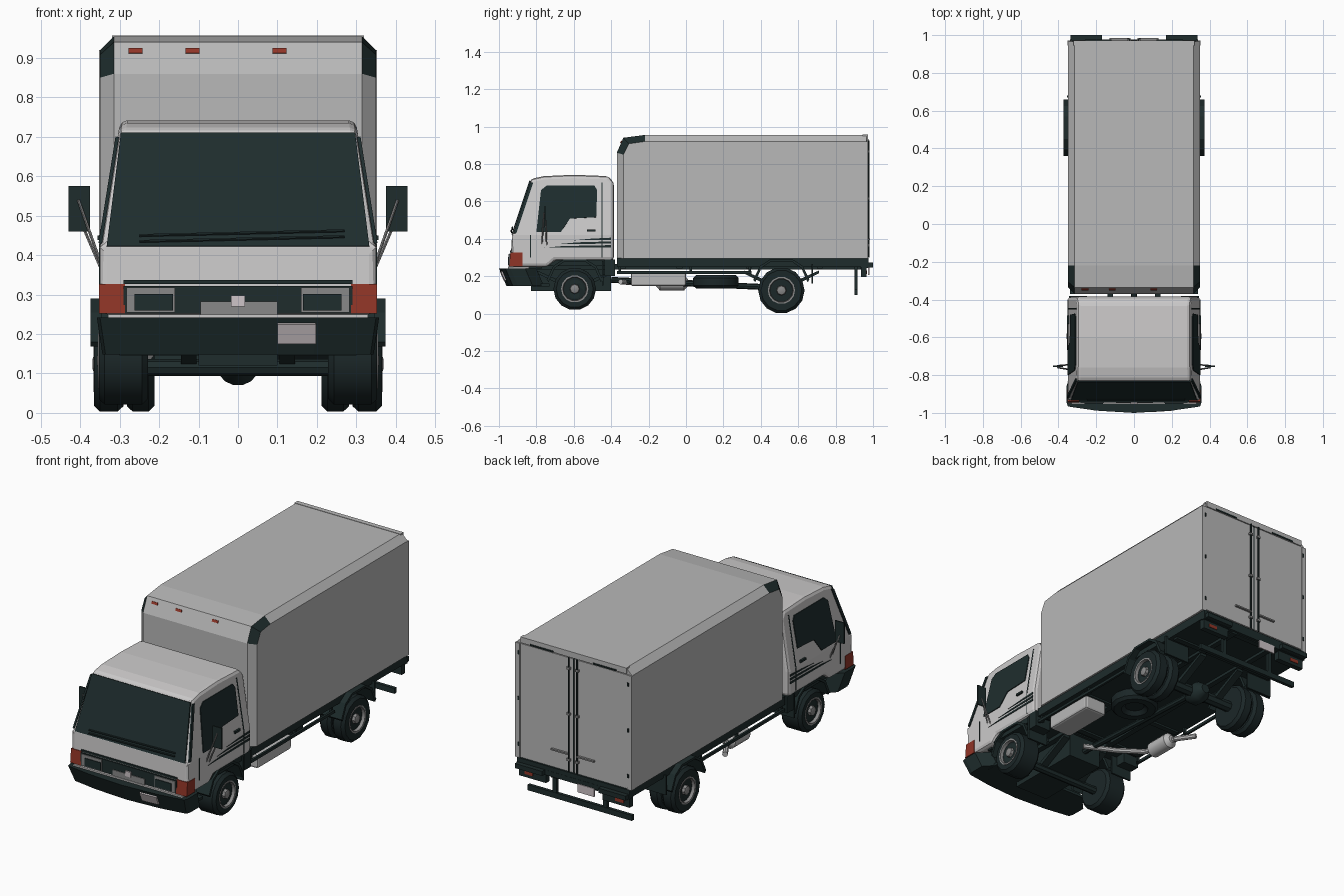
import bpy, bmesh, math
from mathutils import Vector

cube = bpy.data.objects.get("Cube")
if cube:
    bpy.data.objects.remove(cube, do_unlink=True)


def material(name, r, g, b):
    m = bpy.data.materials.new(name)
    m.use_nodes = True
    m.diffuse_color = (r, g, b, 1)
    node = next(n for n in m.node_tree.nodes if n.type == 'BSDF_PRINCIPLED')
    node.inputs["Base Color"].default_value = (r, g, b, 1)
    return m


CAB = material("cab white", .6, .59, .59)
CARGO = material("cargo grey", .48, .48, .48)
DARK = material("dark plastic", .013, .025, .025)
GLASS = material("dark glass", .013, .026, .027)
RUBBER = material("tyre rubber", .011, .02, .021)
METAL = material("bare metal", .25, .25, .25)
RED = material("lamp red", .28, .035, .02)
PLATE = material("pale plate", .62, .56, .58)


def finish(name, bm, mat, mirror=False, smooth=False):
    bmesh.ops.recalc_face_normals(bm, faces=bm.faces)
    me = bpy.data.meshes.new(name)
    bm.to_mesh(me)
    bm.free()
    me.materials.append(mat)
    if smooth:
        me.shade_smooth()
        me.set_sharp_from_angle(angle=math.radians(40))
    ob = bpy.data.objects.new(name, me)
    bpy.context.scene.collection.objects.link(ob)
    if mirror:
        ob.modifiers.new("mirror", 'MIRROR').use_mirror_merge = False
    return ob


def skin(rings):
    # closed solid through matching rings of points
    bm = bmesh.new()
    loops = [[bm.verts.new(p) for p in ring] for ring in rings]
    n = len(loops[0])
    for a, b in zip(loops, loops[1:]):
        for i in range(n):
            j = (i + 1) % n
            bm.faces.new((a[i], a[j], b[j], b[i]))
    bm.faces.new(loops[0])
    bm.faces.new(loops[-1])
    return bm


def extruded(pts, vec):
    return skin([pts, [Vector(p) + Vector(vec) for p in pts]])


def box(name, x, y, z, mat, mirror=False):
    pts = [(x[0], y[0], z[0]), (x[1], y[0], z[0]), (x[1], y[1], z[0]), (x[0], y[1], z[0])]
    return finish(name, extruded(pts, (0, 0, z[1] - z[0])), mat, mirror)


def side_prism(name, x, yz, mat, mirror=False):
    return finish(name, extruded([(x[0], y, z) for y, z in yz], (x[1] - x[0], 0, 0)), mat, mirror)


def plate(name, pts, mat, mirror=False, t=.009):
    p = [Vector(q) for q in pts]
    n = (p[1] - p[0]).cross(p[2] - p[0]).normalized() * t
    return finish(name, extruded([q - n / 2 for q in p], n), mat, mirror)


def lathe(name, centre, axis, profile, mat, mirror=False, n=14):
    # profile: (distance along axis, radius)
    rot = Vector(axis).to_track_quat('Z', 'Y')
    turn = [math.tau * i / n for i in range(n)]
    rings = [[Vector(centre) + rot @ Vector((r * math.cos(a), r * math.sin(a), d)) for a in turn]
             for d, r in profile]
    return finish(name, skin(rings), mat, mirror, smooth=True)


def rod(name, p, q, r, mat, mirror=False, n=8):
    axis = Vector(q) - Vector(p)
    return lathe(name, p, axis, [(0, r), (axis.length, r)], mat, mirror, n)


# Cargo body: outline with a smaller one on each side, giving chamfered edges
full = [(-.37, .295), (.965, .295), (.965, .955), (-.22, .955), (-.335, .94), (-.37, .86)]
side = [(-.335, .295), (.965, .295), (.965, .92), (-.22, .92), (-.305, .908), (-.335, .85)]
body = finish("cargo_body", skin([[(x, y, z) for y, z in outline] for x, outline in
              ((-.35, side), (-.315, full), (.315, full), (.35, side))]), CARGO)
body.data.materials.append(DARK)
for f in body.data.polygons:
    if f.center.z > .86 and f.center.y < -.22 and .2 < abs(f.normal.x) < .95:
        f.material_index = 1
box("cargo_floor", (-.34, .34), (-.37, .975), (.25, .296), DARK)
for x in (-.26, -.115, .105):
    plate("marker_lamp", [(x - .018, -.348, .911), (x + .018, -.348, .911),
                          (x + .018, -.343, .923), (x - .018, -.343, .923)], RED)

# Rear doors and their hardware
box("rear_corner_post", (.325, .352), (.945, .972), (.295, .92), CARGO, True)
box("rear_header", (-.32, .32), (.945, .972), (.925, .957), CARGO)
box("rear_door", (.004, .322), (.96, .97), (.305, .92), CARGO, True)
box("door_gap", (-.004, .004), (.96, .971), (.3, .925), DARK)
rod("lock_rod", (.025, .977, .3), (.025, .977, .925), .005, DARK, True, 6)
box("lock_handle", (.025, .13), (.972, .984), (.394, .402), METAL, True)
for z in (.36, .61, .86):
    box("door_hinge", (.327, .335), (.968, .976), (z, z + .02), DARK, True)
    box("rod_bracket", (.016, .036), (.968, .982), (z, z + .012), METAL, True)
box("door_top_clip", (.12, .26), (.968, .976), (.925, .933), DARK, True)

# Cab shell: side profile tapered inwards above the belt line
BELT = .42


def wall(z):
    return .35 - max(0, z - BELT) * .16


def screen_y(z):
    return -.93 + (z - BELT) / 3


bm = extruded([(-.35, y, z) for y, z in
               [(-.94, .25), (-.74, .25), (-.7, .285), (-.385, .285), (-.385, .7),
                (-.415, .735), (-.6, .742), (-.76, .735), (-.83, .72), (-.93, BELT)]], (.7, 0, 0))
bmesh.ops.bisect_plane(bm, geom=bm.verts[:] + bm.edges[:] + bm.faces[:],
                       plane_co=(0, 0, BELT), plane_no=(0, 0, 1))
for v in bm.verts:
    v.co.x = math.copysign(wall(v.co.z), v.co.x)
cab = finish("cab_shell", bm, CAB)
bev = cab.modifiers.new("soft_edges", 'BEVEL')
bev.width, bev.segments, bev.limit_method, bev.angle_limit = .018, 2, 'ANGLE', math.radians(35)

# Windows
plate("windscreen", [(s * w, screen_y(z), z) for s, w, z in
                     [(-1, .333, .422), (1, .333, .422), (1, .297, .71), (-1, .297, .71)]], GLASS)
plate("side_window", [(wall(z), y, z) for y, z in
                      [(-.8, .435), (-.67, .435), (-.62, .508), (-.48, .515),
                       (-.475, .66), (-.49, .684), (-.745, .684), (-.775, .66)]], GLASS, True)
plate("screen_pillar", [(wall(z) + .001, screen_y(z) + d, z) for z, d in
                        [(.43, .003), (.43, .02), (.7, .02), (.7, .003)]], GLASS, True)
for z in (.435, .45):
    rod("wiper", (-.25, screen_y(z) - .008, z), (.27, screen_y(z) - .008, z + .012), .004, DARK, n=6)

# Door seams, handle and decor stripes
for y in (-.835, -.452):
    plate("door_seam", [(.35, y, .3), (.35, y + .005, .3), (.35, y + .005, .42), (.35, y, .42)],
          DARK, True, .004)
plate("rear_seam", [(wall(z), y, z) for y, z in
                    [(-.452, .42), (-.446, .42), (-.446, .7), (-.452, .7)]], DARK, True, .004)
for z, y in ((.352, -.76), (.372, -.68), (.392, -.6)):
    plate("decor_stripe", [(.35, y, z), (.35, -.4, z + .002), (.35, -.4, z + .014),
                           (.35, y + .1, z + .009)], DARK, True, .005)
box("door_handle", (.345, .356), (-.53, -.485), (.438, .45), DARK, True)

# Front face: lamps, grille, trim
box("lamp_panel", (-.29, .29), (-.944, -.91), (.252, .322), DARK)
box("trim_strip", (-.29, .29), (-.941, -.91), (.327, .337), DARK)
box("headlamp_frame", (.16, .283), (-.948, -.91), (.255, .318), METAL, True)
box("headlamp_lens", (.165, .262), (-.952, -.91), (.26, .302), GLASS, True)
box("grille", (-.095, .1), (-.948, -.91), (.246, .282), METAL)
box("grille_badge", (-.018, .018), (-.952, -.91), (.27, .298), PLATE)
side_prism("corner_lamp", (.287, .352), [(-.946, .252), (-.939, .327), (-.875, .327), (-.875, .252)],
           RED, True)

# Bumper: plan outline, raked back towards the bottom
half = [(0, -1), (.2, -.988), (.35, -.966), (.358, -.94), (.358, -.86), (.3, -.8)]
plan = half + [(-x, y) for x, y in half[:0:-1]]
bm = extruded([(x, y, .148) for x, y in plan], (0, 0, .094))
for v in bm.verts:
    if v.co.z < .2:
        v.co.x *= .96
        v.co.y += .04
finish("front_bumper", bm, DARK)
box("bumper_step", (-.33, .33), (-.952, -.84), (.238, .25), CAB)
box("under_tray", (-.3, .3), (-.82, -.73), (.145, .16), DARK)
plate("front_plate", [(.1, -.991, .226), (.197, -.985, .226), (.197, -.964, .177),
                      (.1, -.97, .177)], PLATE)

# Thin mirrors on twin stays
box("mirror", (.375, .43), (-.757, -.75), (.46, .575), DARK, True)
for p, q in (((.345, -.77, .37), (.405, -.76, .54)), ((.345, -.745, .36), (.405, -.75, .5))):
    rod("mirror_stay", p, q, .004, METAL, True, 6)


# Wheels: front singles, rear twins, flat spare
def wheel(name, x, y, z, r, w, outer=True):
    prof = [(0, .07), (0, r - .015), (.015, r), (w - .015, r), (w, r - .015), (w, .072), (w - .015, .068)]
    lathe(name + "_tyre", (x, y, z), (1, 0, 0), prof, RUBBER, True)
    if outer:
        lathe(name + "_rim", (x, y, z), (1, 0, 0),
              [(w - .02, .073), (w + .002, .073), (w + .002, .064), (w - .025, .06)], METAL, True)
        lathe(name + "_disc", (x, y, z), (1, 0, 0),
              [(w - .024, .061), (w - .015, .05), (w - .015, .03)], DARK, True)
        lathe(name + "_hub", (x, y, z), (1, 0, 0),
              [(w - .02, .028), (w, .024), (w + .004, .012)], METAL, True, 8)


wheel("front_wheel", .228, -.595, .132, .114, .125)
wheel("rear_wheel", .29, .51, .124, .124, .075)
wheel("inner_rear_wheel", .212, .51, .124, .124, .07, False)
lathe("spare_wheel", (.13, .16, .135), (0, 0, 1),
      [(.02, .05), (0, .07), (0, .11), (.015, .125), (.055, .125), (.07, .11)], RUBBER)

# Mudguards
arch = [(-.15, .18), (-.115, .255), (-.06, .29), (.06, .29), (.115, .255), (.15, .18)]
for name, yc, x in (("front_mudguard", -.595, (.2, .347)), ("rear_mudguard", .51, (.2, .374))):
    line = [(yc + y, z) for y, z in arch]
    side_prism(name, x, line + [(yc + (y - yc) * .93, z - .012) for y, z in line[::-1]], DARK, True)
box("front_mudflap", (.22, .345), (-.45, -.44), (.15, .28), DARK, True)
box("rear_mudflap", (.2, .355), (.67, .68), (.16, .265), DARK, True)

# Chassis and running gear
box("chassis_rail", (.11, .14), (-.86, .965), (.235, .265), DARK, True)
for y in (-.8, -.35, -.05, .32, .7, .93):
    box("cross_member", (-.32, .32), (y, y + .03), (.24, .265), DARK)
box("cab_floor", (-.335, .335), (-.87, -.385), (.255, .288), DARK)
box("step_box", (.25, .345), (-.435, -.38), (.2, .29), DARK, True)
box("engine_block", (-.1, .1), (-.83, -.4), (.12, .26), DARK)
rod("front_axle", (-.25, -.595, .115), (.25, -.595, .115), .022, DARK)
rod("rear_axle", (-.3, .51, .124), (.3, .51, .124), .03, DARK)
lathe("differential", (0, .44, .124), (0, 1, 0), [(0, .025), (.04, .055), (.1, .055), (.14, .025)], DARK)
rod("drive_shaft", (0, -.4, .18), (0, .46, .14), .016, DARK)
for y in (-.595, .51):
    side_prism("leaf_spring", (.105, .145), [(y - .2, .23), (y, .14), (y + .2, .23),
                                             (y + .2, .215), (y, .115), (y - .2, .215)], DARK, True)
tank = box("fuel_tank", (.19, .325), (-.295, 0), (.147, .225), CARGO)
tb = tank.modifiers.new("round_edges", 'BEVEL')
tb.width, tb.segments = .012, 2
box("side_guard_bar", (.328, .34), (-.37, .35), (.213, .228), DARK, True)
for y in (-.36, .02, .335):
    box("guard_post", (.315, .33), (y, y + .012), (.215, .265), DARK, True)

# Exhaust
path = [(.05, -.35, .17), (-.1, -.27, .165), (-.23, -.18, .165), (-.26, .02, .165), (-.32, .12, .16)]
for p, q in zip(path, path[1:]):
    rod("exhaust_pipe", p, q, .014, CARGO)
lathe("muffler", (-.25, -.16, .165), (0, 1, 0), [(0, .02), (.02, .042), (.15, .042), (.17, .02)], CARGO)

# Rear buffers, lamps, number plate and underrun guard
box("rear_beam", (-.34, .34), (.95, .976), (.245, .272), DARK)
box("rear_buffer", (.17, .335), (.972, 1.0), (.247, .272), DARK, True)
box("rear_lamp_housing", (.17, .335), (.935, .965), (.195, .25), DARK, True)
box("rear_lamp", (.25, .3), (.96, .968), (.212, .23), RED, True)
box("rear_plate", (-.13, -.03), (.972, .98), (.205, .25), PLATE)
box("underrun_bar", (-.315, .315), (.9, .918), (.1, .13), DARK)
box("underrun_post", (.14, .165), (.9, .916), (.11, .255), DARK, True)
